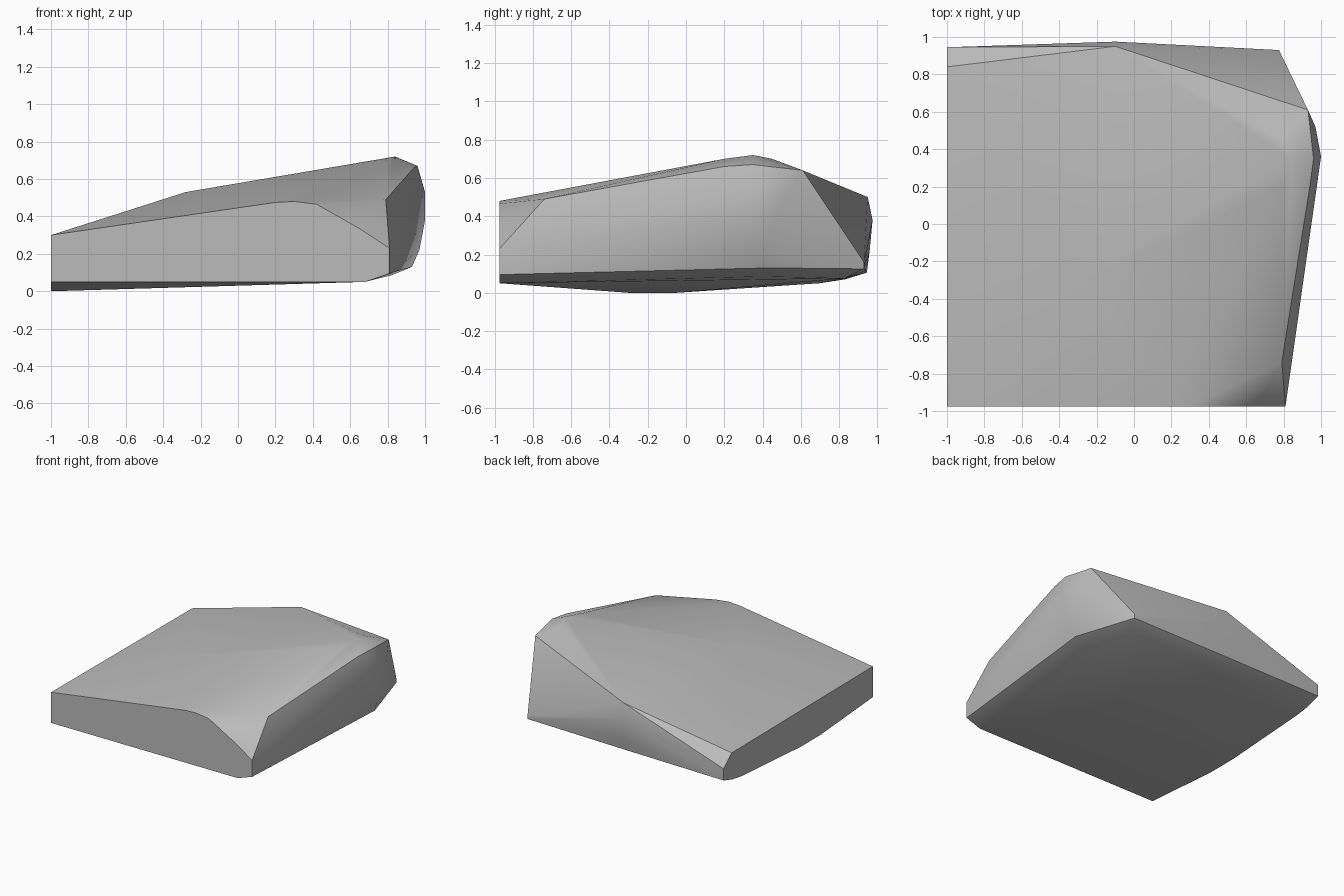
import bpy
import bmesh
import math

# Remove the default cube only
default_cube = bpy.data.objects.get("Cube")
if default_cube:
    bpy.data.objects.remove(default_cube, do_unlink=True)


def make_material(name, colour):
    """Plain flat material, the same in the viewport and in a render."""
    material = bpy.data.materials.new(name)
    material.use_nodes = True
    material.diffuse_color = colour
    for node in material.node_tree.nodes:
        if node.type == "BSDF_PRINCIPLED":
            node.inputs["Base Color"].default_value = colour
    return material


def hull_object(name, points, material, crease_angle):
    """Wrap the guide points in a tight skin, merge flat areas and shade it."""
    bm = bmesh.new()
    for point in points:
        bm.verts.new(point)
    hull = bmesh.ops.convex_hull(bm, input=bm.verts[:])
    spare = {item for key in ("geom_interior", "geom_unused")
             for item in hull[key] if isinstance(item, bmesh.types.BMVert)}
    bmesh.ops.delete(bm, geom=list(spare), context="VERTS")
    bmesh.ops.dissolve_limit(bm, angle_limit=math.radians(1),
                             verts=bm.verts[:], edges=bm.edges[:])
    bmesh.ops.recalc_face_normals(bm, faces=bm.faces[:])
    mesh = bpy.data.meshes.new(name)
    bm.to_mesh(mesh)
    bm.free()
    mesh.materials.append(material)
    slab = bpy.data.objects.new(name, mesh)
    bpy.context.collection.objects.link(slab)
    bpy.ops.object.select_all(action="DESELECT")
    slab.select_set(True)
    bpy.context.view_layer.objects.active = slab
    bpy.ops.object.shade_smooth_by_angle(angle=math.radians(crease_angle))
    return slab


FRONT_Y = -.975
CUT_X = -1

# Flat front cut, outlined in x and z
front_cut = [(-1, .05), (-1, .3), (.2, .475), (.3, .48), (.42, .465),
             (.65, .335), (.81, .23), (.81, .095), (.68, .05)]

# Flat side cut, outlined in y and z
side_cut = [(-.3, 0), (-.05, 0), (.7, .05), (.83, .07),
            (.945, .105), (.945, .2), (.84, .29)]

# Raised top: low hump, long ridge and peak
crown = [(-.28, -.3, .53), (.8, .2, .7), (.84, .35, .72), (.8, .45, .7)]

# Outer shoulder, widest edge and lower edge of the rough side
shoulder = [(.79, -.74, .49), (.94, .2, .66), (.96, .35, .67), (.93, .61, .64)]
flank = [(1, .36, .53), (1, .36, .38), (.97, .52, .5), (.97, .4, .22),
         (.93, .43, .13), (.82, .4, .085)]

# Rough back: crest, bulge and foot, with the low far corner
back = [(-.1, .95, .5), (-.1, .975, .38), (-.1, .96, .22), (-.1, .94, .115),
        (.775, .93, .16), (.775, .93, .125), (.68, .83, .075)]

points = [(x, FRONT_Y, z) for x, z in front_cut]
points += [(CUT_X, y, z) for y, z in side_cut]
points += crown + shoulder + flank + back

stone = make_material("stone grey", (.5, .5, .5, 1))
hull_object("rock_slab", points, stone, 35)
